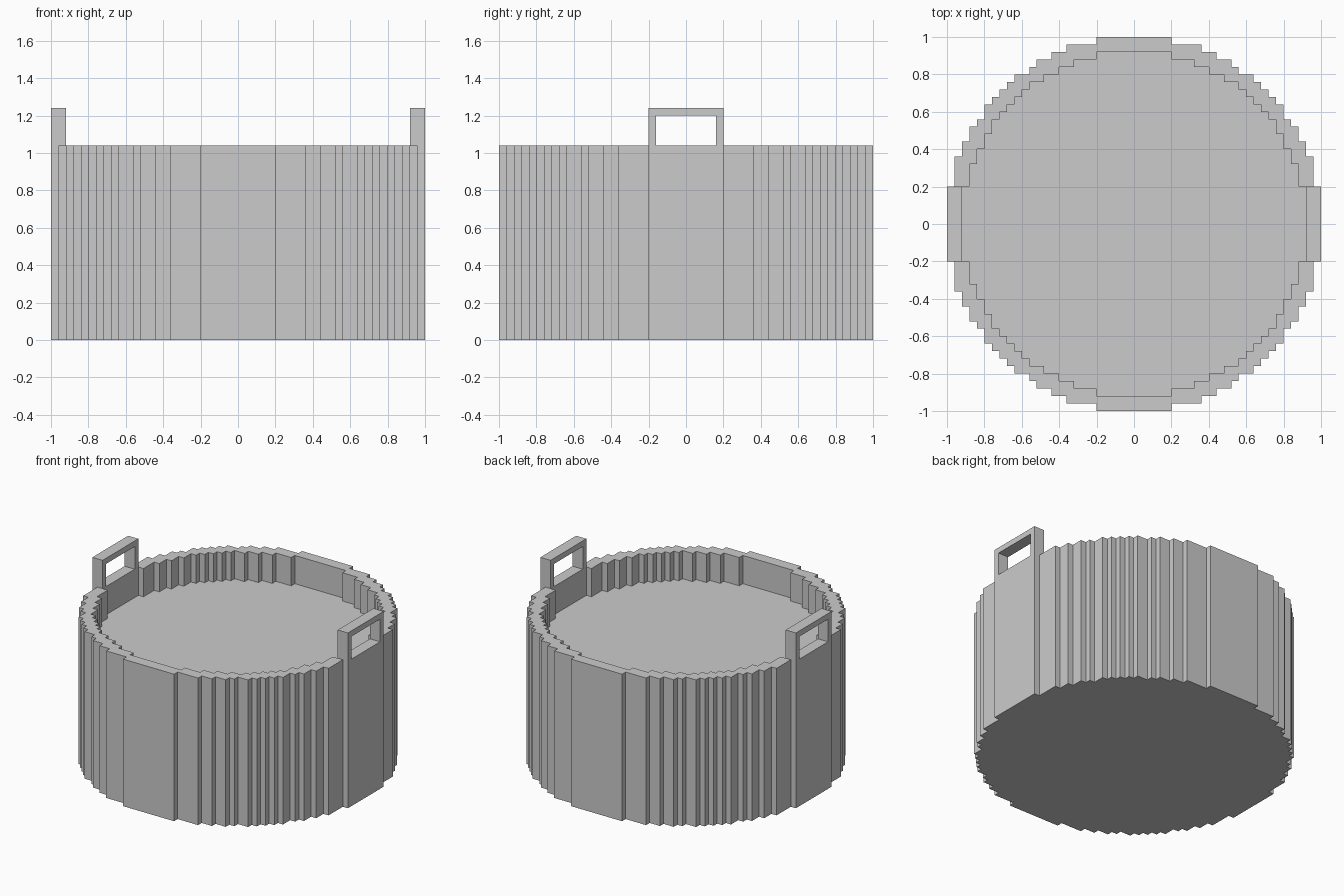
import bpy, bmesh, math

if "Cube" in bpy.data.objects:
    bpy.data.objects.remove(bpy.data.objects["Cube"])

CELL = 0.04                      # size of one block step
RIM, FLOOR, TOP = 1.04, 0.84, 1.24


def stepped_circle(r):
    """Outline of a blocky circle of r cells, counter-clockwise."""
    width = [math.floor(math.sqrt(r * r - (j + 0.5) ** 2) + 0.5) for j in range(r)]
    quarter = []
    for j in range(1, r):
        if width[j] != width[j - 1]:
            quarter += [(width[j - 1], j), (width[j], j)]
    quarter.append((width[-1], r))
    outline = []
    for _ in range(4):
        outline += quarter
        quarter = [(-y, x) for x, y in quarter]
    return [(x * CELL, y * CELL) for x, y in outline]


def bridge(bm, a, b):
    """Quads between two loops with equal vertex counts."""
    for i in range(len(a)):
        k = (i + 1) % len(a)
        bm.faces.new((a[i], a[k], b[k], b[i]))


def finish(bm, name):
    bmesh.ops.recalc_face_normals(bm, faces=bm.faces[:])
    mesh = bpy.data.meshes.new(name)
    bm.to_mesh(mesh)
    bm.free()
    obj = bpy.data.objects.new(name, mesh)
    bpy.context.collection.objects.link(obj)
    return obj


# Pot body: stepped wall, raised rim and recessed inner surface
bm = bmesh.new()
loop = lambda pts, z: [bm.verts.new((x, y, z)) for x, y in pts]
outer, inner = stepped_circle(25), stepped_circle(23)
base, rim_out = loop(outer, 0), loop(outer, RIM)
rim_in, floor = loop(inner, RIM), loop(inner, FLOOR)
bm.faces.new(base[::-1])
bridge(bm, base, rim_out)
bridge(bm, rim_in, floor)
bm.faces.new(floor)
rim_edges = [bm.edges.get((vs[i - 1], vs[i])) for vs in (rim_out, rim_in) for i in range(len(vs))]
bmesh.ops.triangle_fill(bm, edges=rim_edges, use_beauty=True, normal=(0, 0, 1))
finish(bm, "pot_body")

# Handles: square arch extruded through the rim thickness, mirrored in x
bm = bmesh.new()
half = [(0.2, RIM), (0.2, TOP), (-0.2, TOP), (-0.2, RIM)]
hole = [(-0.16, RIM), (-0.16, TOP - CELL), (0.16, TOP - CELL), (0.16, RIM)]
a, b = ([bm.verts.new((x, y, z)) for y, z in half + hole] for x in (0.92, 1.0))
bm.faces.new(a)
bm.faces.new(b[::-1])
bridge(bm, a, b)
handles = finish(bm, "handles")
handles.modifiers.new("mirror", 'MIRROR').use_axis[0] = True
